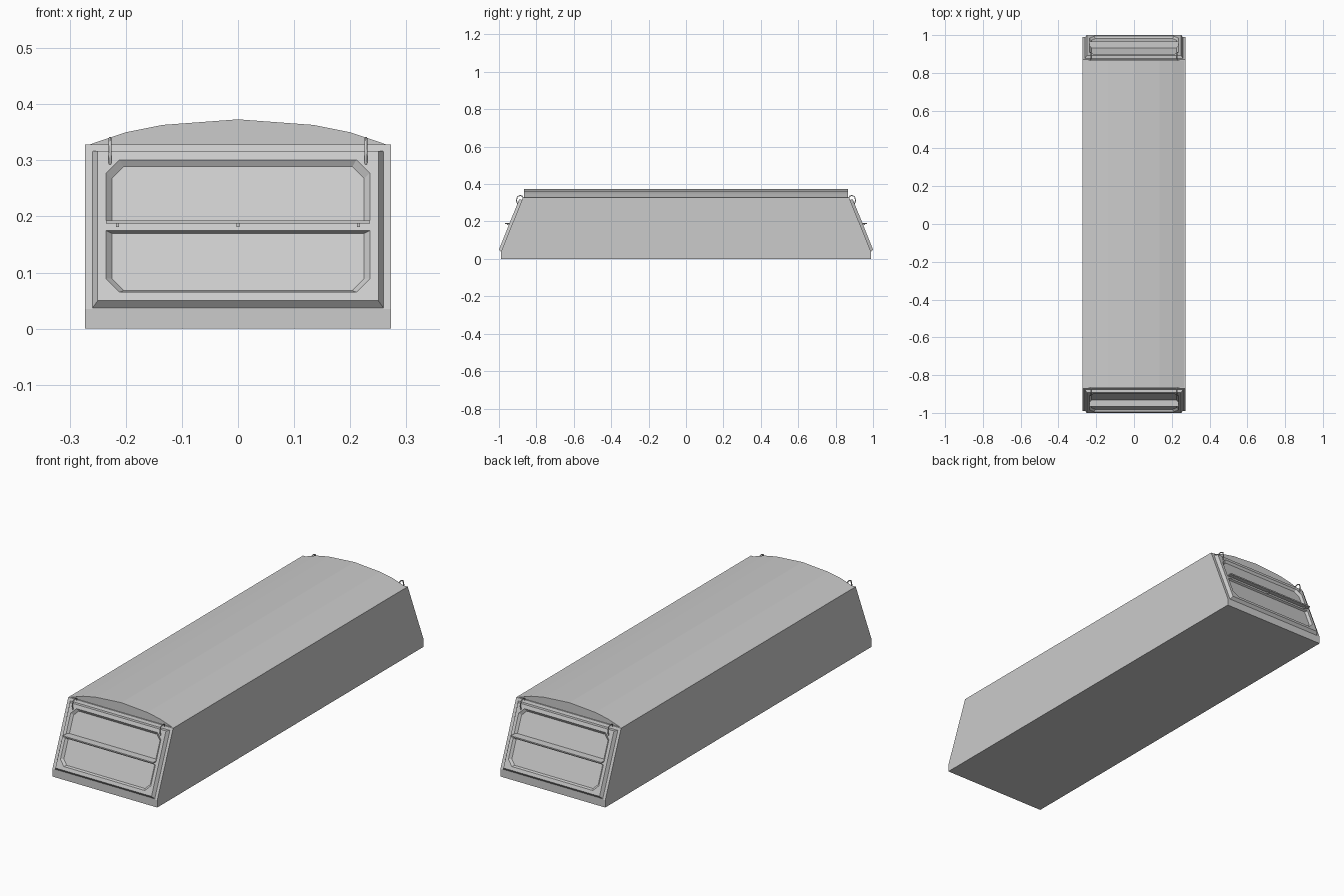
import bpy, bmesh, math

if "Cube" in bpy.data.objects:
    bpy.data.objects.remove(bpy.data.objects["Cube"])

grey = bpy.data.materials.new("light_grey")
grey.diffuse_color = (0.6, 0.6, 0.6, 1)
grey.use_nodes = True
grey.node_tree.nodes["Principled BSDF"].inputs["Base Color"].default_value = grey.diffuse_color

# slope of the end walls (distance from centre, height)
Y0, Z0, Y1, Z1 = 0.99, 0.035, 0.872, 0.328
L = math.hypot(Y1 - Y0, Z1 - Z0)
C, S = (Z1 - Z0) / L, (Y0 - Y1) / L


def loft(name, rings):
    """Closed solid through a list of equal-length vertex rings."""
    bm = bmesh.new()
    vs = [[bm.verts.new(p) for p in r] for r in rings]
    n = len(vs[0])
    for a, b in zip(vs, vs[1:]):
        for i in range(n):
            j = (i + 1) % n
            bm.faces.new((a[i], a[j], b[j], b[i]))
    bm.faces.new(vs[0])
    bm.faces.new(vs[-1])
    bmesh.ops.recalc_face_normals(bm, faces=bm.faces)
    me = bpy.data.meshes.new(name)
    bm.to_mesh(me)
    bm.free()
    ob = bpy.data.objects.new(name, me)
    bpy.context.collection.objects.link(ob)
    me.materials.append(grey)
    return ob


def slope_ring(pts, w, side, push=0.0):
    """(x, z) points lying on the slope raised by w, then pushed outward along its normal."""
    out = []
    for x, z in pts:
        v = (z - Z0 - w * S) / C
        k = w + push
        out.append((x, side * (Y0 - v * S + k * C), Z0 + v * C + k * S))
    return out


def rect(x, z0, z1):
    return [(-x, z0), (x, z0), (x, z1), (-x, z1)]


def window(x, zs, ze, c):
    """Outline square at zs and with chamfered corners at ze."""
    k = c if ze > zs else -c
    return [(-x, zs), (x, zs), (x, ze - k), (x - c, ze), (c - x, ze), (-x, ze - k)]


def box(name, x, hx, y0, y1, z0, z1):
    return loft(name, [[(x + a, b, z) for a, b in ((-hx, y0), (hx, y0), (hx, y1), (-hx, y1))]
                       for z in (z0, z1)])


# main body with sloping ends
prof = [(-Y0, 0), (Y0, 0), (Y0, Z0), (Y1, Z1), (-Y1, Z1), (-Y0, Z0)]
loft("body", [[(x, y, z) for y, z in prof] for x in (-0.273, 0.273)])

# arched roof
arch = [(-0.271, 0.326), (-0.2, 0.35), (-0.135, 0.363), (0, 0.373),
        (0.135, 0.363), (0.2, 0.35), (0.271, 0.326)]
loft("roof", [[(x, y, z) for x, z in arch] for y in (-0.866, 0.866)])

for side, tag in ((-1, "front"), (1, "back")):
    # raised end panel with sloping edges
    panel = loft(tag + "_panel", [
        slope_ring(rect(0.26, 0.036, 0.316), -0.001, side),
        slope_ring(rect(0.25, 0.05, 0.317), 0.015, side)])
    # two recessed windows
    for outer, inner in ((window(0.235, 0.189, 0.301, 0.024), window(0.225, 0.192, 0.289, 0.021)),
                         (window(0.235, 0.175, 0.065, 0.024), window(0.225, 0.170, 0.068, 0.021))):
        cutter = loft("window_cutter", [slope_ring(inner, 0.005, side),
                                        slope_ring(outer, 0.015, side),
                                        slope_ring(outer, 0.015, side, 0.02)])
        cutter.hide_render = True
        mod = panel.modifiers.new("window", 'BOOLEAN')
        mod.operation = 'DIFFERENCE'
        mod.solver = 'EXACT'
        mod.object = cutter
        bpy.context.view_layer.objects.active = panel
        bpy.ops.object.modifier_apply(modifier=mod.name)
        bpy.data.objects.remove(cutter)

    # shelf between the windows and its brackets
    box(tag + "_shelf", 0, 0.235, side * 0.93, side * 0.967, 0.187, 0.193)
    for x in (-0.215, 0, 0.215):
        box(tag + "_bracket", x, 0.0025, side * 0.935, side * 0.956, 0.181, 0.188)

    # hooks over the top edge
    path = [(0.87, 0.322), (0.874, 0.335), (0.887, 0.339), (0.901, 0.333),
            (0.907, 0.312), (0.899, 0.290)]
    for x in (-0.228, 0.228):
        cu = bpy.data.curves.new(tag + "_hook", 'CURVE')
        cu.dimensions = '3D'
        cu.bevel_depth = 0.0028
        cu.bevel_resolution = 1
        cu.use_fill_caps = True
        sp = cu.splines.new('POLY')
        sp.points.add(len(path) - 1)
        for p, (y, z) in zip(sp.points, path):
            p.co = (x, side * y, z, 1)
        cu.materials.append(grey)
        bpy.context.collection.objects.link(bpy.data.objects.new(tag + "_hook", cu))
